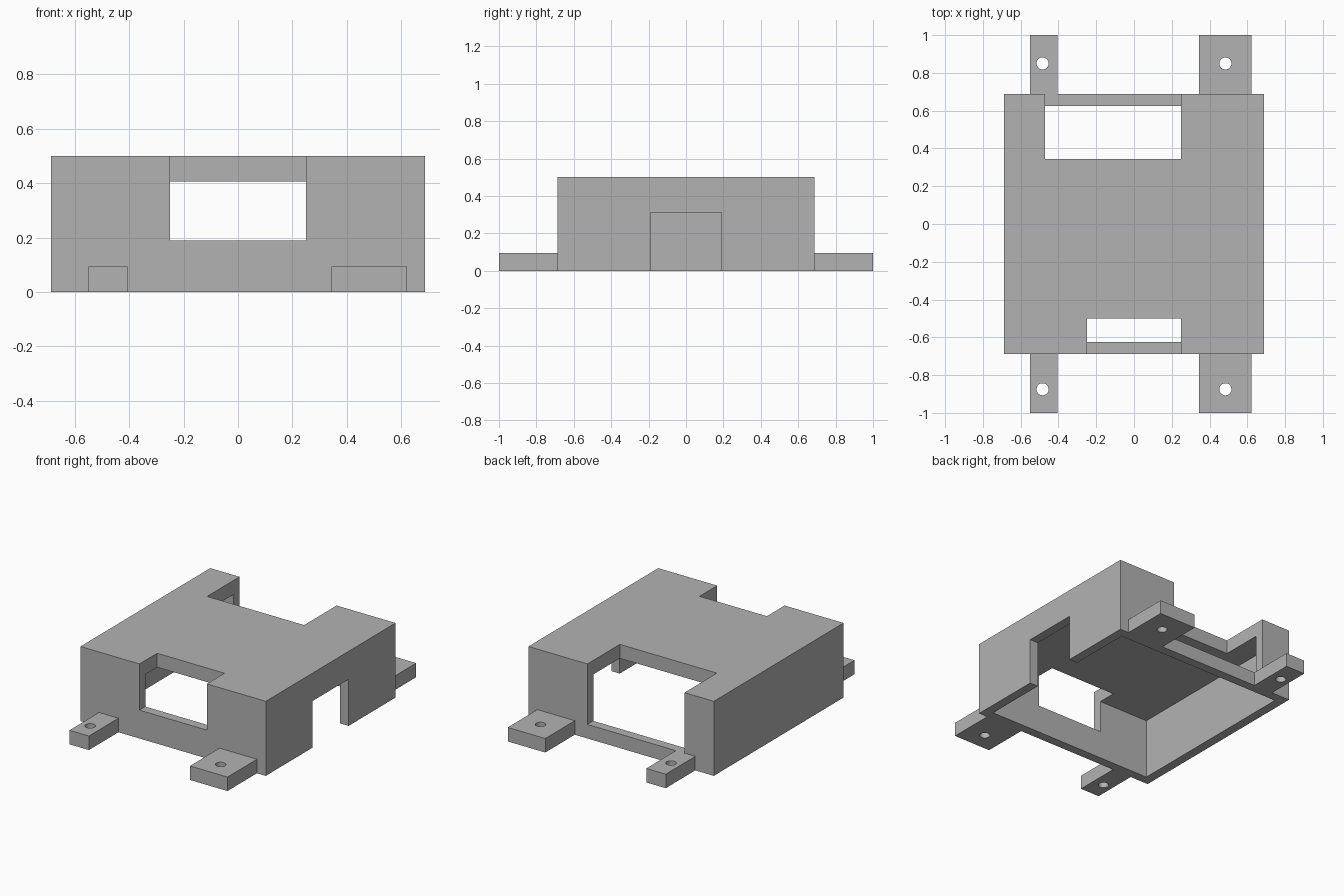
import bpy
import bmesh
from mathutils import Matrix, Vector

if "Cube" in bpy.data.objects:
    bpy.data.objects.remove(bpy.data.objects["Cube"], do_unlink=True)

grey = bpy.data.materials.new("plain grey")
grey.use_nodes = True
colour = (0.45, 0.45, 0.45, 1)
grey.diffuse_color = colour
grey.node_tree.nodes["Principled BSDF"].inputs["Base Color"].default_value = colour


def make_object(name, bm):
    mesh = bpy.data.meshes.new(name)
    bm.to_mesh(mesh)
    bm.free()
    mesh.materials.append(grey)
    obj = bpy.data.objects.new(name, mesh)
    bpy.context.collection.objects.link(obj)
    return obj


def box(name, low, high):
    low, high = Vector(low), Vector(high)
    bm = bmesh.new()
    bmesh.ops.create_cube(bm, size=1, matrix=Matrix.Translation((low + high) / 2)
                          @ Matrix.Diagonal((*(high - low), 1)))
    return make_object(name, bm)


def cylinder(name, x, y, radius, depth):
    bm = bmesh.new()
    bmesh.ops.create_cone(bm, cap_ends=True, segments=32, radius1=radius, radius2=radius,
                          depth=depth, matrix=Matrix.Translation((x, y, 0)))
    return make_object(name, bm)


def cut(target, cutter):
    mod = target.modifiers.new("cut", 'BOOLEAN')
    mod.operation = 'DIFFERENCE'
    mod.solver = 'EXACT'
    mod.object = cutter
    bpy.context.view_layer.objects.active = target
    bpy.ops.object.modifier_apply(modifier=mod.name)
    bpy.data.objects.remove(cutter, do_unlink=True)


HALF = 0.6875       # half width of the square housing
INNER = 0.625       # half width of the cavity
TOP = 0.5
LEDGE = 0.094       # height of tabs and rear sill

# Open-bottomed housing with front, rear and side openings
housing = box("housing", (-HALF, -HALF, 0), (HALF, HALF, TOP))
cut(housing, box("cavity", (-INNER, -INNER, -0.1), (INNER, INNER, TOP - LEDGE)))
cut(housing, box("front_notch", (-0.25, -0.8, 0.19), (0.25, -0.5, 0.6)))
cut(housing, box("rear_notch", (-0.47, 0.344, LEDGE), (0.25, 0.8, 0.6)))
cut(housing, box("side_notch", (0.56, -0.19, -0.1), (0.8, 0.19, 0.3125)))

# Drilled mounting tabs, narrow on one side and wide on the other
for side, x0, x1, hole_x in (("right", -0.55, -0.406, -0.484),
                             ("left", 0.344, 0.622, 0.484)):
    for end, y0, y1, hole_y in (("front", -1, -HALF, -0.875),
                                ("rear", HALF, 1, 0.85)):
        tab = box(f"{end}_{side}_tab", (x0, y0, 0), (x1, y1, LEDGE))
        cut(tab, cylinder("screw_hole", hole_x, hole_y, 0.032, 0.5))
        bpy.ops.object.select_all(action='DESELECT')
        tab.select_set(True)
        bpy.context.view_layer.objects.active = tab
        bpy.ops.object.shade_smooth_by_angle()
